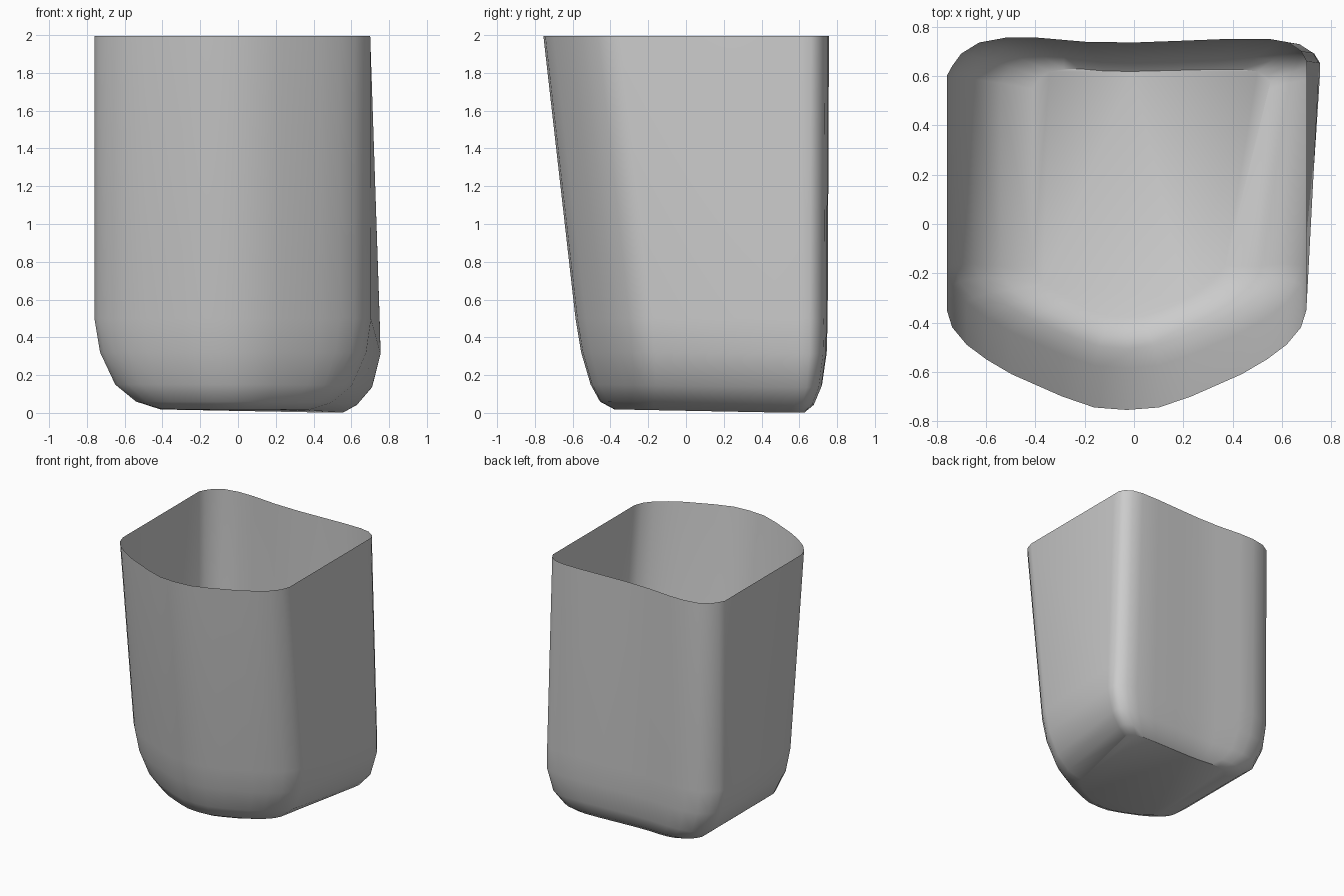
import bpy, bmesh, math

cube = bpy.data.objects.get("Cube")
if cube:
    bpy.data.objects.remove(cube, do_unlink=True)

CENTRE_X, HALF = -0.03, 0.73

# Half of the bowed front: x as a share of the half width, y set back from the nose
bow = [(1, .405), (.97, .335), (.89, .265), (.78, .205), (.64, .145), (.36, .055), (.18, .01)]
front = [(-x, y) for x, y in bow] + [(0, 0)] + bow[::-1]
# Wavy back with rounded corners, from right to left, y set forward from the back
back = [(1, -.155), (1, -.095), (.97, -.055), (.9, -.02), (.79, -.005), (.58, -.005),
        (.3, -.013), (.04, -.02), (-.23, -.017), (-.5, 0), (-.67, 0), (-.82, -.02),
        (-.92, -.065), (-.97, -.115), (-1, -.155)]

# Levels: height, half width, nose y, back y, flare of the back corner
levels = [(1.995, .73, -.755, .757, 0), (.5, .73, -.585, .75, .05),
          (.32, .70, -.555, .745, .085), (.15, .62, -.505, .72, .12),
          (.06, .51, -.455, .68, .15), (.02, .38, -.38, .63, .21)]


def clamp(v):
    return max(0.0, min(1.0, v))


def make_ring(bm, z, half, nose, rear, flare):
    scale = half / HALF
    points = [(x, nose + y * scale) for x, y in front] + [(x, rear + y * scale) for x, y in back]
    ring = []
    for share, y in points:
        x = CENTRE_X + share * half
        x += flare * clamp(share) * clamp((y + .25) / .85)
        # The underside dips slightly toward the flared corner
        dip = .02 * clamp(1 - z / .5) * clamp(.5 + x) * clamp(.5 + y)
        ring.append(bm.verts.new((x, y, z - dip)))
    return ring


# Open thin-walled cup
bm = bmesh.new()
rings = [make_ring(bm, *level) for level in levels]
for upper, lower in zip(rings, rings[1:]):
    count = len(upper)
    for i in range(count):
        j = (i + 1) % count
        bm.faces.new((upper[i], lower[i], lower[j], upper[j]))
bm.faces.new(rings[-1][::-1])
bmesh.ops.recalc_face_normals(bm, faces=bm.faces)
# Turn the shell outward if the floor points up
floor = max(bm.faces, key=lambda f: len(f.verts))
if floor.normal.z > 0:
    bmesh.ops.reverse_faces(bm, faces=bm.faces)
mesh = bpy.data.meshes.new("cup_shell")
bm.to_mesh(mesh)
bm.free()

cup = bpy.data.objects.new("cup_shell", mesh)
bpy.context.collection.objects.link(cup)

grey = bpy.data.materials.new("light_grey")
grey.use_nodes = True
colour = (.6, .6, .6, 1)
grey.diffuse_color = colour
grey.node_tree.nodes["Principled BSDF"].inputs["Base Color"].default_value = colour
mesh.materials.append(grey)

bpy.ops.object.select_all(action="DESELECT")
cup.select_set(True)
bpy.context.view_layer.objects.active = cup
bpy.ops.object.shade_smooth_by_angle(angle=math.radians(35))
